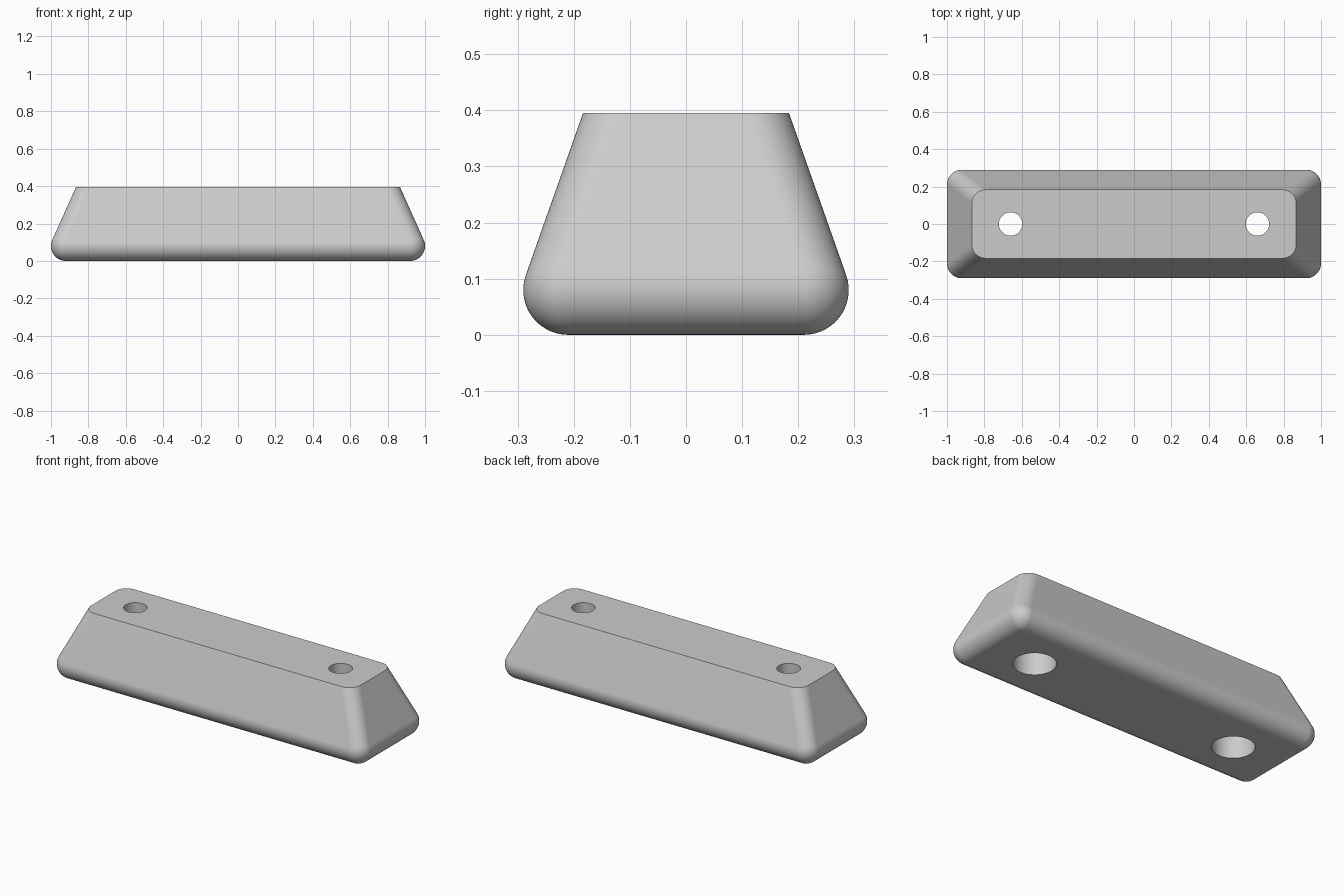
import bpy, bmesh, math
from mathutils import Vector

if "Cube" in bpy.data.objects:
    bpy.data.objects.remove(bpy.data.objects["Cube"])

R = 0.08                     # edge rounding radius
TOP = 0.395                  # height of the flat top
CX, CY = 0.92, 0.21          # lower corner-ball centres
SLOPE_X, SLOPE_Y = 0.449, 0.353
HOLE_X, HOLE_R = 0.66, 0.0625
BORE_R, BORE_DEPTH = 0.111, 0.133

grey = bpy.data.materials.new("plain grey")
grey.diffuse_color = (0.6, 0.6, 0.6, 1)
grey.use_nodes = True
grey.node_tree.nodes["Principled BSDF"].inputs["Base Color"].default_value = grey.diffuse_color


def ball_points(centre):
    """Points on a ball, with rings that touch the sloping sides exactly."""
    lats = [math.radians(a) for a in range(-90, 1, 6)]
    lats += [math.radians(a) for a in (6, 12, 30, 36)]
    lats += [math.atan(SLOPE_X), math.atan(SLOPE_Y)]
    pts = []
    for lat in lats:
        n = 1 if lat < -1.57 else 60
        for i in range(n):
            a = 2 * math.pi * i / n
            pts.append(centre + R * Vector((math.cos(lat) * math.cos(a),
                                            math.cos(lat) * math.sin(a),
                                            math.sin(lat))))
    return pts


# Tapered block with rounded edges: hull of eight balls, sliced flat on top
bm = bmesh.new()
for z in (R, TOP + 0.1):
    for sx in (-1, 1):
        for sy in (-1, 1):
            c = Vector((sx * (CX - SLOPE_X * (z - R)),
                        sy * (CY - SLOPE_Y * (z - R)), z))
            for p in ball_points(c):
                bm.verts.new(p)
hull = bmesh.ops.convex_hull(bm, input=bm.verts[:])
loose = [v for v in bm.verts if not v.link_faces]
bmesh.ops.delete(bm, geom=loose, context='VERTS')
cut = bmesh.ops.bisect_plane(bm, geom=bm.verts[:] + bm.edges[:] + bm.faces[:],
                             plane_co=(0, 0, TOP), plane_no=(0, 0, 1),
                             clear_outer=True)
rim = [e for e in bm.edges if e.is_boundary]
bmesh.ops.contextual_create(bm, geom=rim)
bmesh.ops.dissolve_limit(bm, angle_limit=0.002, verts=bm.verts[:], edges=bm.edges[:])
bmesh.ops.recalc_face_normals(bm, faces=bm.faces[:])
mesh = bpy.data.meshes.new("block")
bm.to_mesh(mesh)
bm.free()
block = bpy.data.objects.new("block", mesh)
bpy.context.collection.objects.link(block)
mesh.materials.append(grey)


def drill(x, radius, z0, z1):
    """Cut one round hole between two heights."""
    bpy.ops.mesh.primitive_cylinder_add(vertices=64, radius=radius, depth=z1 - z0,
                                        location=(x, 0, (z0 + z1) / 2))
    cutter = bpy.context.object
    cutter.name = "hole_cutter"
    cutter.hide_render = True
    cutter.data.materials.append(grey)
    mod = block.modifiers.new("hole", 'BOOLEAN')
    mod.operation = 'DIFFERENCE'
    mod.solver = 'EXACT'
    mod.object = cutter
    bpy.context.view_layer.objects.active = block
    bpy.ops.object.modifier_apply(modifier=mod.name)
    bpy.data.objects.remove(cutter, do_unlink=True)


# Screw holes, each with a wider recess underneath
for x in (-HOLE_X, HOLE_X):
    drill(x, BORE_R, -0.1, BORE_DEPTH)
    drill(x, HOLE_R, 0.05, TOP + 0.1)

# Smooth rounded edges, flat planes
bpy.ops.object.select_all(action='DESELECT')
block.select_set(True)
bpy.context.view_layer.objects.active = block
bpy.ops.object.shade_smooth_by_angle(angle=math.radians(30))
weighted = block.modifiers.new("flat planes", 'WEIGHTED_NORMAL')
weighted.keep_sharp = True
